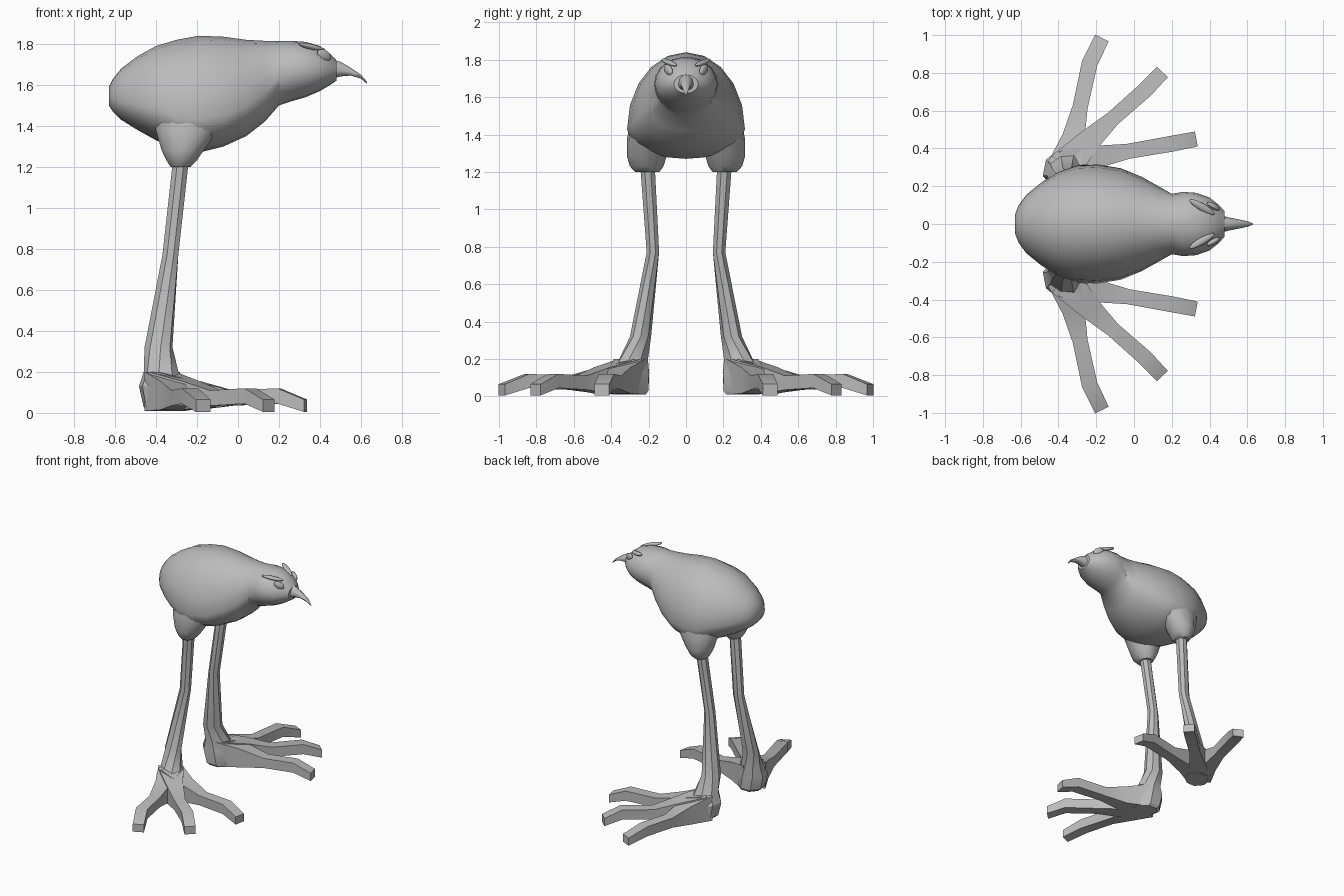
import bpy
import bmesh
from math import cos, sin, pi, radians
from mathutils import Vector

default_cube = bpy.data.objects.get("Cube")
if default_cube:
    bpy.data.objects.remove(default_cube)

grey = bpy.data.materials.new("plain grey")
grey.use_nodes = True
colour = (0.5, 0.5, 0.5, 1)
grey.diffuse_color = colour
grey.node_tree.nodes["Principled BSDF"].inputs["Base Color"].default_value = colour


def finish(name, bm, angle):
    """Turn a bmesh into a named, shaded object."""
    bmesh.ops.recalc_face_normals(bm, faces=bm.faces)
    mesh = bpy.data.meshes.new(name)
    bm.to_mesh(mesh)
    bm.free()
    mesh.materials.append(grey)
    obj = bpy.data.objects.new(name, mesh)
    bpy.context.collection.objects.link(obj)
    bpy.ops.object.select_all(action='DESELECT')
    obj.select_set(True)
    bpy.context.view_layer.objects.active = obj
    bpy.ops.object.shade_smooth_by_angle(angle=radians(angle))
    return obj


def loft(name, rings, angle):
    """Skin a list of equal-length point rings and cap both ends."""
    bm = bmesh.new()
    loops = [[bm.verts.new(p) for p in ring] for ring in rings]
    count = len(loops[0])
    for a, b in zip(loops, loops[1:]):
        for i in range(count):
            j = (i + 1) % count
            bm.faces.new((a[i], a[j], b[j], b[i]))
    bm.faces.new(loops[0])
    bm.faces.new(loops[-1])
    return finish(name, bm, angle)


def section(x, top, bottom, half_width, widest, sides=20):
    """Upright egg-shaped ring whose widest height is given."""
    ring = []
    for i in range(sides):
        a = 2 * pi * i / sides
        reach = (top if sin(a) > 0 else bottom) - widest
        ring.append(Vector((x, half_width * cos(a), widest + reach * abs(sin(a)))))
    return ring


def level_ring(x, y, z, rx, ry, sides, turn=0):
    """Horizontal oval ring, turned about its centre."""
    ring = []
    for i in range(sides):
        a = 2 * pi * (i + 0.5) / sides
        u, v = rx * cos(a), ry * sin(a)
        ring.append(Vector((x + u * cos(turn) - v * sin(turn),
                            y + u * sin(turn) + v * cos(turn), z)))
    return ring


def mirrored(rings, side):
    return [[Vector((p.x, p.y * side, p.z)) for p in ring] for ring in rings]


# Body and head: x, top, bottom, half width, widest height
body_rows = [
    (-.63, 1.59, 1.50, .05, 1.54),
    (-.61, 1.63, 1.47, .10, 1.53),
    (-.57, 1.68, 1.43, .155, 1.52),
    (-.49, 1.74, 1.38, .22, 1.5),
    (-.40, 1.79, 1.33, .275, 1.48),
    (-.30, 1.82, 1.29, .31, 1.44),
    (-.19, 1.84, 1.27, .315, 1.43),
    (-.07, 1.835, 1.30, .295, 1.45),
    (.04, 1.82, 1.35, .25, 1.5),
    (.13, 1.815, 1.42, .2, 1.56),
    (.2, 1.815, 1.5, .16, 1.64),
    (.26, 1.815, 1.52, .17, 1.67),
    (.33, 1.81, 1.54, .165, 1.67),
    (.4, 1.79, 1.57, .14, 1.67),
    (.45, 1.75, 1.6, .1, 1.67),
    (.48, 1.72, 1.62, .065, 1.67),
]
loft("body_and_head", [section(*row) for row in body_rows], 40)

# Hooked beak
beak_rows = [
    (.45, 1.73, 1.625, .05, 1.66),
    (.5, 1.715, 1.64, .035, 1.67),
    (.55, 1.685, 1.645, .025, 1.66),
    (.6, 1.65, 1.63, .015, 1.64),
    (.63, 1.615, 1.605, .003, 1.61),
]
loft("beak", [section(*row, sides=10) for row in beak_rows], 40)

# Thigh rings: x, y, z, radius x, radius y
thigh_rows = [
    (-.22, .17, 1.5, .2, .12),
    (-.25, .2, 1.38, .155, .115),
    (-.27, .21, 1.28, .105, .105),
    (-.275, .21, 1.23, .075, .09),
    (-.28, .207, 1.2, .05, .065),
]
# Shank and heel rings, the foot being turned outward
shank_rows = [
    (-.28, .205, 1.22, .042, .042, 0),
    (-.33, .177, .77, .042, .036, 0),
    (-.388, .243, .32, .07, .055, .3),
    (-.375, .28, .2, .09, .075, .6),
    (-.37, .3, .13, .125, .1, .7),
    (-.355, .3, .03, .115, .1, .7),
    (-.345, .3, .01, .1, .085, .7),
]
# Toe centre lines on the ground
toe_paths = {
    "outer_toe": [(-.37, .3), (-.32, .46), (-.285, .62), (-.235, .85), (-.17, .985)],
    "middle_toe": [(-.37, .3), (-.23, .45), (-.11, .56), (.06, .71), (.15, .805)],
    "inner_toe": [(-.37, .3), (-.2, .355), (-.03, .385), (.2, .425), (.33, .45)],
}
# Toe thickness along its length: bottom, top, half width
toe_heights = [(.01, .2, .09), (.015, .155, .06), (.035, .11, .04),
               (.045, .12, .042), (.005, .065, .04)]


def toe_rings(path):
    points = [Vector((x, y, 0)) for x, y in path]
    rings = []
    for i, (p, (low, high, half)) in enumerate(zip(points, toe_heights)):
        ahead = points[min(i + 1, len(points) - 1)] - points[max(i - 1, 0)]
        across = Vector((-ahead.y, ahead.x, 0)).normalized() * half
        up, down = Vector((0, 0, high)), Vector((0, 0, low))
        rings.append([p + across + down, p - across + down,
                      p - across + up, p + across + up])
    return rings


for side, label in ((1, "left"), (-1, "right")):
    thigh = [level_ring(*row, sides=14) for row in thigh_rows]
    loft(label + "_thigh", mirrored(thigh, side), 45)
    shank = [level_ring(*row[:5], sides=8, turn=row[5]) for row in shank_rows]
    loft(label + "_shank", mirrored(shank, side), 30)
    for toe, path in toe_paths.items():
        loft(label + "_" + toe, mirrored(toe_rings(path), side), 30)

    # Slanted almond eye with a small brow ridge above
    for part, centre, size in (("eye", (.42, .094, 1.745), (.042, .016, .026)),
                               ("brow", (.36, .09, 1.785), (.08, .02, .014))):
        bm = bmesh.new()
        bmesh.ops.create_uvsphere(bm, u_segments=10, v_segments=6, radius=1)
        obj = finish(label + "_" + part, bm, 40)
        obj.scale = size
        obj.location = (centre[0], centre[1] * side, centre[2])
        obj.rotation_euler = (0, radians(28 if part == "eye" else 12), radians(-30 * side))
